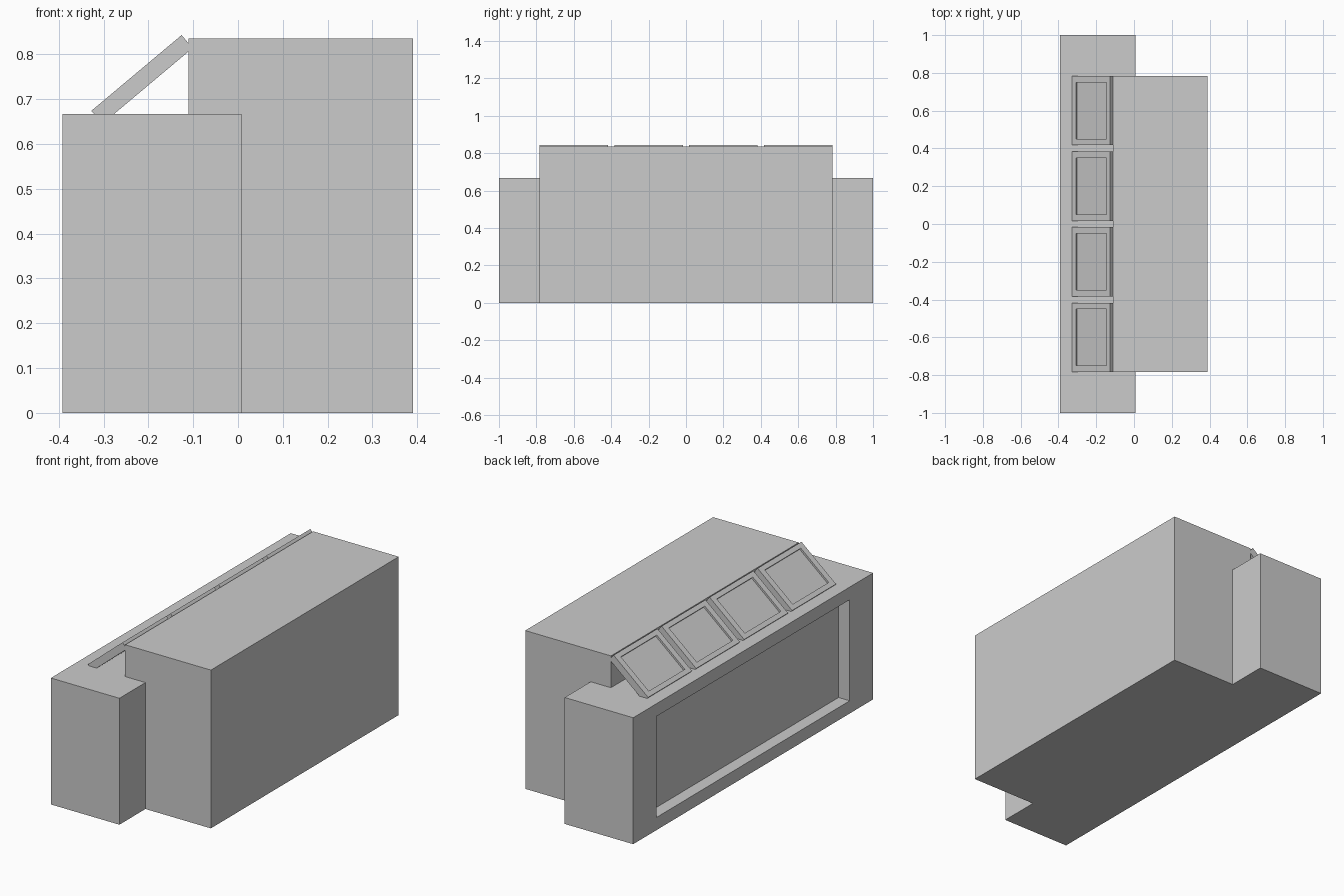
import bpy, bmesh
from math import radians
from mathutils import Matrix

if "Cube" in bpy.data.objects:
    bpy.data.objects.remove(bpy.data.objects["Cube"])


def block(name, size, center, tilt=0.0, recess=None):
    """Box turned about y; recess = (x margin, y margin, depth) sunk in its local top."""
    bm = bmesh.new()
    bmesh.ops.create_cube(bm, size=1, matrix=Matrix.Diagonal((*size, 1)))
    if recess:
        mx, my, depth = recess
        top = max(bm.faces, key=lambda f: f.calc_center_median().z)
        bmesh.ops.inset_individual(bm, faces=[top], thickness=0.005)
        for v in top.verts:
            v.co.x = (size[0] / 2 - mx) * (1 if v.co.x > 0 else -1)
            v.co.y = (size[1] / 2 - my) * (1 if v.co.y > 0 else -1)
        floor = bmesh.ops.extrude_discrete_faces(bm, faces=[top])["faces"][0]
        bmesh.ops.translate(bm, verts=floor.verts[:], vec=(0, 0, -depth))
    bmesh.ops.recalc_face_normals(bm, faces=bm.faces[:])
    mesh = bpy.data.meshes.new(name)
    bm.to_mesh(mesh)
    bm.free()
    obj = bpy.data.objects.new(name, mesh)
    obj.location = center
    obj.rotation_euler.y = radians(tilt)
    bpy.context.collection.objects.link(obj)
    return obj


# Low wide cabinet with the recessed panel on its -x side
block("low_cabinet", (0.667, 2.0, 0.40), (-0.192, 0, 0.3335), -90, (0.067, 0.195, 0.065))

# Tall body behind it
block("tall_body", (0.50, 1.566, 0.835), (0.14, 0, 0.4175))

# Four sloping framed panels
for i in range(4):
    block(f"sloped_panel_{i + 1}", (0.263, 0.366, 0.038),
          (-0.2143, -0.6 + 0.4 * i, 0.744), -40, (0.025, 0.033, 0.01))
